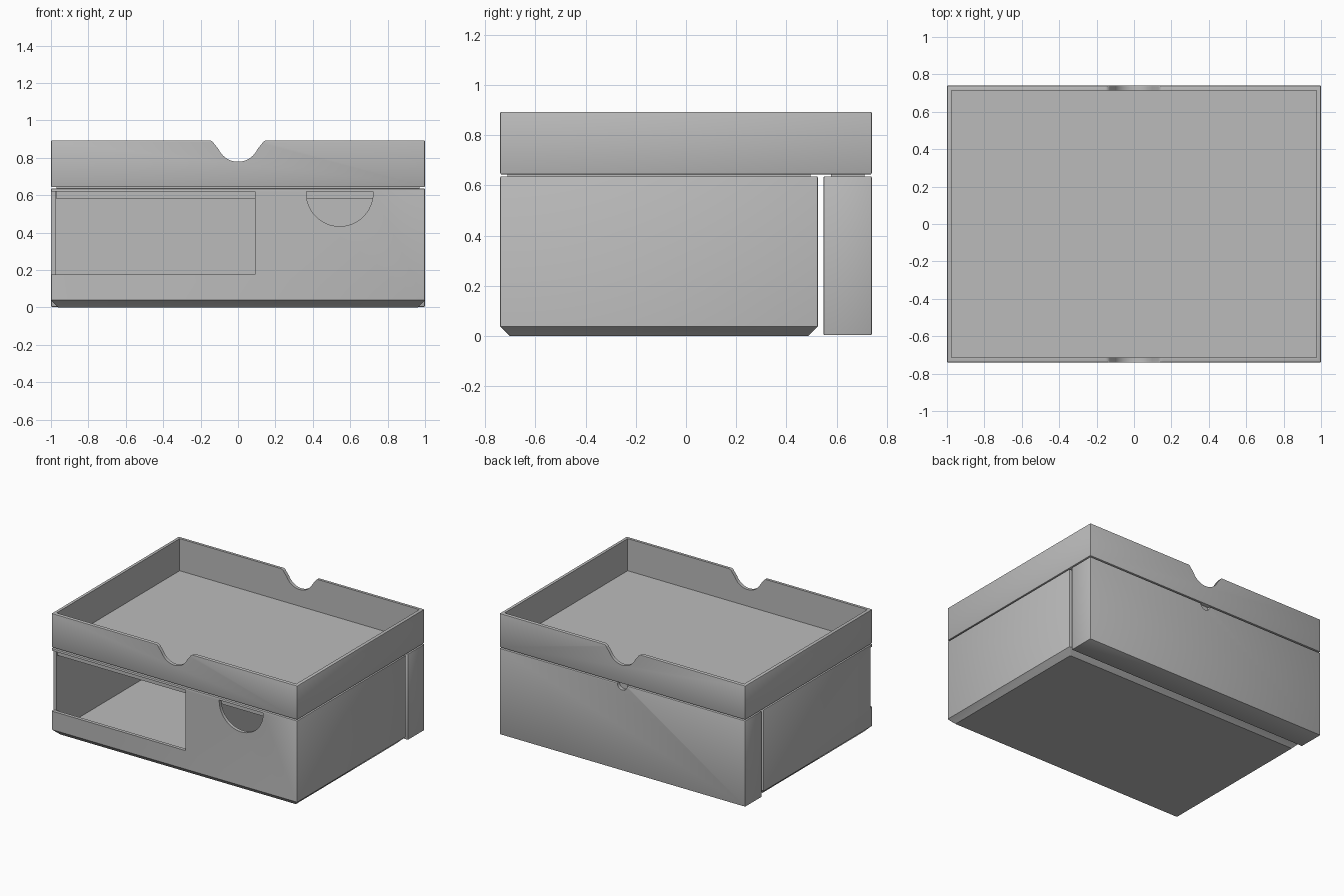
import bpy, bmesh, math

if "Cube" in bpy.data.objects:
    bpy.data.objects.remove(bpy.data.objects["Cube"], do_unlink=True)

grey = bpy.data.materials.new("plain_grey")
grey.use_nodes = True
color = (0.5, 0.5, 0.5, 1)
grey.diffuse_color = color
grey.node_tree.nodes["Principled BSDF"].inputs["Base Color"].default_value = color

BACK, SEAM = 0.74, 0.636
WALL = 0.025


def finish(name, bm):
    bmesh.ops.recalc_face_normals(bm, faces=bm.faces)
    mesh = bpy.data.meshes.new(name)
    bm.to_mesh(mesh)
    bm.free()
    mesh.materials.append(grey)
    obj = bpy.data.objects.new(name, mesh)
    bpy.context.scene.collection.objects.link(obj)
    return obj


def box(name, x, y, z, bevel=0.0, chamfer=0.0):
    """Box from (min, max) ranges, with an optional chamfered foot."""
    bm = bmesh.new()
    bmesh.ops.create_cube(bm, size=1)
    for v in bm.verts:
        v.co = [r[0] if c < 0 else r[1] for c, r in zip(v.co, (x, y, z))]
    if chamfer:
        foot = [e for e in bm.edges if all(v.co.z == z[0] for v in e.verts)]
        bmesh.ops.bevel(bm, geom=foot, offset=chamfer, segments=1, affect='EDGES')
    if bevel:
        sharp = [e for e in bm.edges if max(v.co.z for v in e.verts) > z[0] + chamfer / 2
                 and e.calc_face_angle(0) > 1]
        bmesh.ops.bevel(bm, geom=sharp, offset=bevel, segments=2, profile=0.5, affect='EDGES')
    return finish(name, bm)


def prism(name, outline, y):
    """Extrude an x-z outline along y."""
    bm = bmesh.new()
    face = bm.faces.new([bm.verts.new((px, y[0], pz)) for px, pz in outline])
    geom = bmesh.ops.extrude_face_region(bm, geom=[face])["geom"]
    moved = [g for g in geom if isinstance(g, bmesh.types.BMVert)]
    bmesh.ops.translate(bm, verts=moved, vec=(0, y[1] - y[0], 0))
    return finish(name, bm)


def arc(cx, cz, r, start, end, n=24):
    angles = [math.radians(start + (end - start) * i / n) for i in range(n + 1)]
    return [(cx + r * math.cos(a), cz + r * math.sin(a)) for a in angles]


def cut(obj, *cutters):
    for cutter in cutters:
        mod = obj.modifiers.new("cut", 'BOOLEAN')
        mod.operation, mod.solver, mod.object = 'DIFFERENCE', 'EXACT', cutter
        bpy.context.view_layer.objects.active = obj
        bpy.ops.object.modifier_apply(modifier=mod.name)
        bpy.data.objects.remove(cutter, do_unlink=True)


inner_x = (-1 + WALL, 1 - WALL)

# Main box: chamfered foot, hollow inside
body = box("main_box", (-1, 1), (-BACK, 0.525), (0, SEAM), 0.006, 0.038)
cut(body,
    box("hollow", inner_x, (-BACK + WALL, 0.5), (0.024, 1)),
    # Window running out through the front corner
    box("window", (-1.1, 0.09), (-1, -BACK + WALL + 0.001), (0.175, 0.62)),
    # Half-round finger opening
    prism("finger_hole", [(0.722, 0.62), (0.365, 0.62)] + arc(0.5435, 0.612, 0.1785, 180, 360),
          (-1, -0.6)))
box("divider", (0.092, 0.117), (-BACK + WALL, 0.5), (0.024, 0.57))

# Narrow rear box with a small pull notch
rear = box("rear_box", (-1, 1), (0.547, BACK), (0.003, SEAM), 0.006)
cut(rear,
    box("rear_hollow", inner_x, (0.572, BACK - WALL), (0.028, 1)),
    prism("pull_notch", [(0.04, 0.7), (-0.04, 0.7)] + arc(0, SEAM, 0.04, 180, 360),
          (BACK - 0.02 - WALL / 2, 1)))

# Tray on top with thumb notches in the front and back walls
tray = box("tray", (-1, 1), (-BACK, BACK), (0.643, 0.893), 0.006)
thumb = arc(0.155, 0.863, 0.03, 90, 155, 6) + arc(0, 0.893, 0.114, -25, -155)
thumb += arc(-0.155, 0.863, 0.03, 25, 90, 6) + [(-0.155, 1), (0.155, 1)]
cut(tray,
    box("tray_hollow", inner_x, (-BACK + WALL, BACK - WALL), (0.657, 1)),
    prism("thumb_notch", thumb, (-1, 1)))

# Locating rims under the tray that drop into each box
for name, y0, y1 in (("main_rim", -0.71, 0.495), ("rear_rim", 0.577, 0.71)):
    rim = box(name, (-0.97, 0.97), (y0, y1), (0.58, 0.65))
    cut(rim, box("rim_hollow", (-0.945, 0.945), (y0 + WALL, y1 - WALL), (0.5, 0.643)))

for obj in (body, rear, tray):
    bpy.ops.object.select_all(action='DESELECT')
    obj.select_set(True)
    bpy.context.view_layer.objects.active = obj
    bpy.ops.object.shade_smooth_by_angle(angle=math.radians(30))
